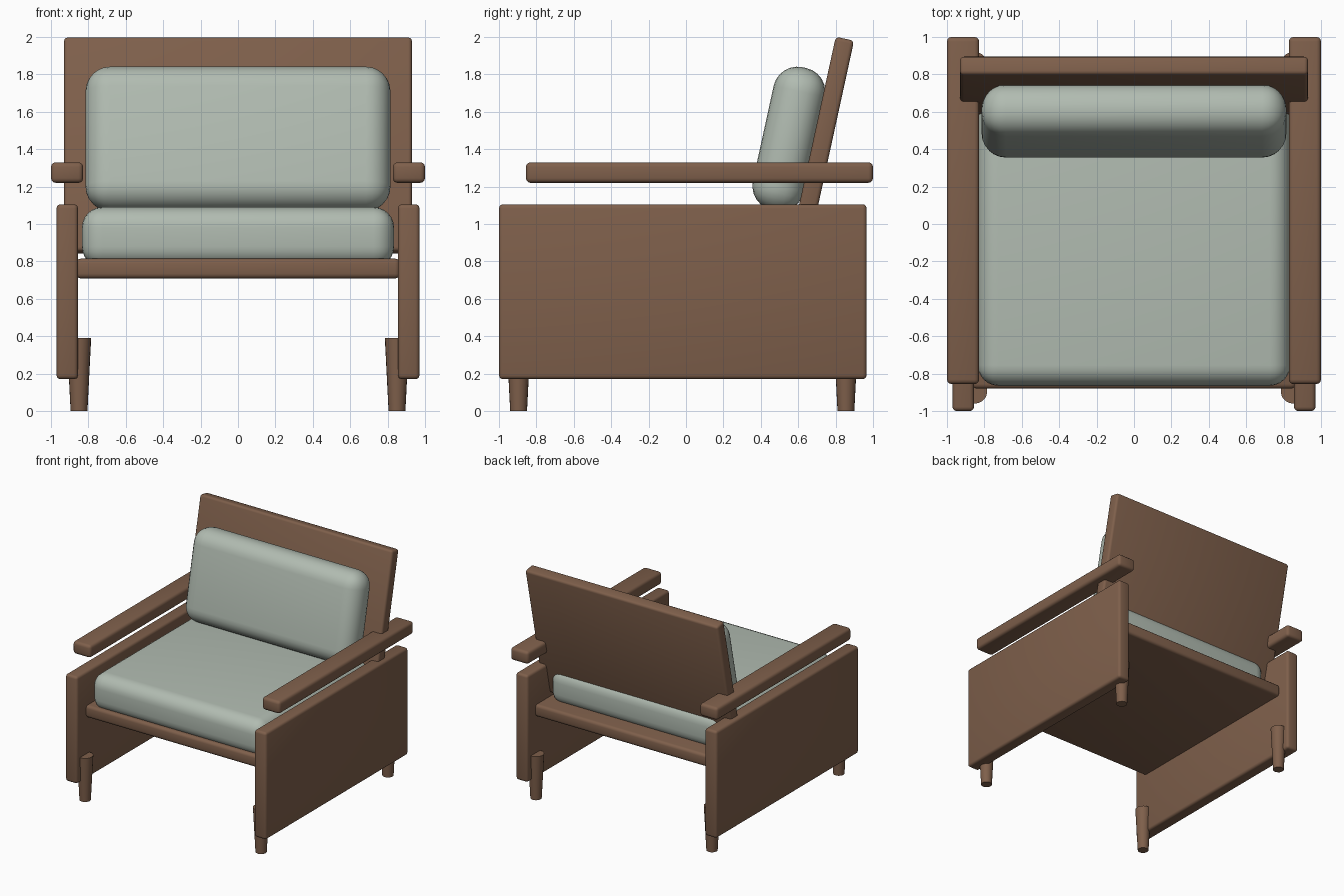
import bpy
import bmesh
from math import radians
from mathutils import Matrix, Vector

if "Cube" in bpy.data.objects:
    bpy.data.objects.remove(bpy.data.objects["Cube"])


def material(name, color):
    m = bpy.data.materials.new(name)
    m.diffuse_color = (*color, 1)
    m.use_nodes = True
    m.node_tree.nodes["Principled BSDF"].inputs["Base Color"].default_value = m.diffuse_color
    return m


WOOD = material("brown_wood", (0.21, 0.115, 0.07))
FABRIC = material("sage_fabric", (0.44, 0.50, 0.44))
LEAN = radians(-12.3)  # backward tilt of the backrest


def finish(name, bm, mat):
    mesh = bpy.data.meshes.new(name)
    bm.to_mesh(mesh)
    bm.free()
    mesh.materials.append(mat)
    obj = bpy.data.objects.new(name, mesh)
    bpy.context.collection.objects.link(obj)
    bpy.ops.object.select_all(action='DESELECT')
    obj.select_set(True)
    bpy.context.view_layer.objects.active = obj
    bpy.ops.object.shade_smooth_by_angle(angle=radians(30))
    return obj


def rounded_box(name, center, size, radius, segments, mat, tilt=0.0):
    bm = bmesh.new()
    bmesh.ops.create_cube(bm, size=1)
    bmesh.ops.scale(bm, vec=size, verts=bm.verts)
    bmesh.ops.bevel(bm, geom=bm.edges[:], offset=radius, segments=segments,
                    profile=0.5, affect='EDGES')
    bm.transform(Matrix.Translation(Vector(center)) @ Matrix.Rotation(tilt, 4, 'X'))
    return finish(name, bm, mat)


def tapered_leg(name, x, y):
    bm = bmesh.new()
    bmesh.ops.create_cone(bm, cap_ends=True, segments=20, radius1=0.045,
                          radius2=0.065, depth=0.39)
    bmesh.ops.translate(bm, vec=(x, y, 0.195), verts=bm.verts)
    return finish(name, bm, WOOD)


# Side panels, armrests and legs, mirrored left and right
for side, s in (("left", -1), ("right", 1)):
    rounded_box(f"{side}_side_panel", (s * 0.913, -0.017, 0.638),
                (0.115, 1.966, 0.935), 0.022, 3, WOOD)
    rounded_box(f"{side}_armrest", (s * 0.914, 0.072, 1.275),
                (0.172, 1.856, 0.11), 0.025, 3, WOOD)
    tapered_leg(f"{side}_front_leg", s * 0.85, -0.895)
    tapered_leg(f"{side}_back_leg", s * 0.85, 0.855)

# Seat board and cushion
rounded_box("seat_board", (0, -0.01, 0.762), (1.73, 1.74, 0.106), 0.025, 3, WOOD)
rounded_box("seat_cushion", (0, -0.072, 0.93), (1.67, 1.586, 0.32), 0.11, 6, FABRIC)

# Leaning back panel and cushion
rounded_box("back_panel", (0, 0.725, 1.419), (1.86, 0.1, 1.17), 0.02, 3, WOOD, LEAN)
rounded_box("back_cushion", (0, 0.55, 1.455), (1.63, 0.28, 0.78), 0.13, 6, FABRIC, LEAN)
